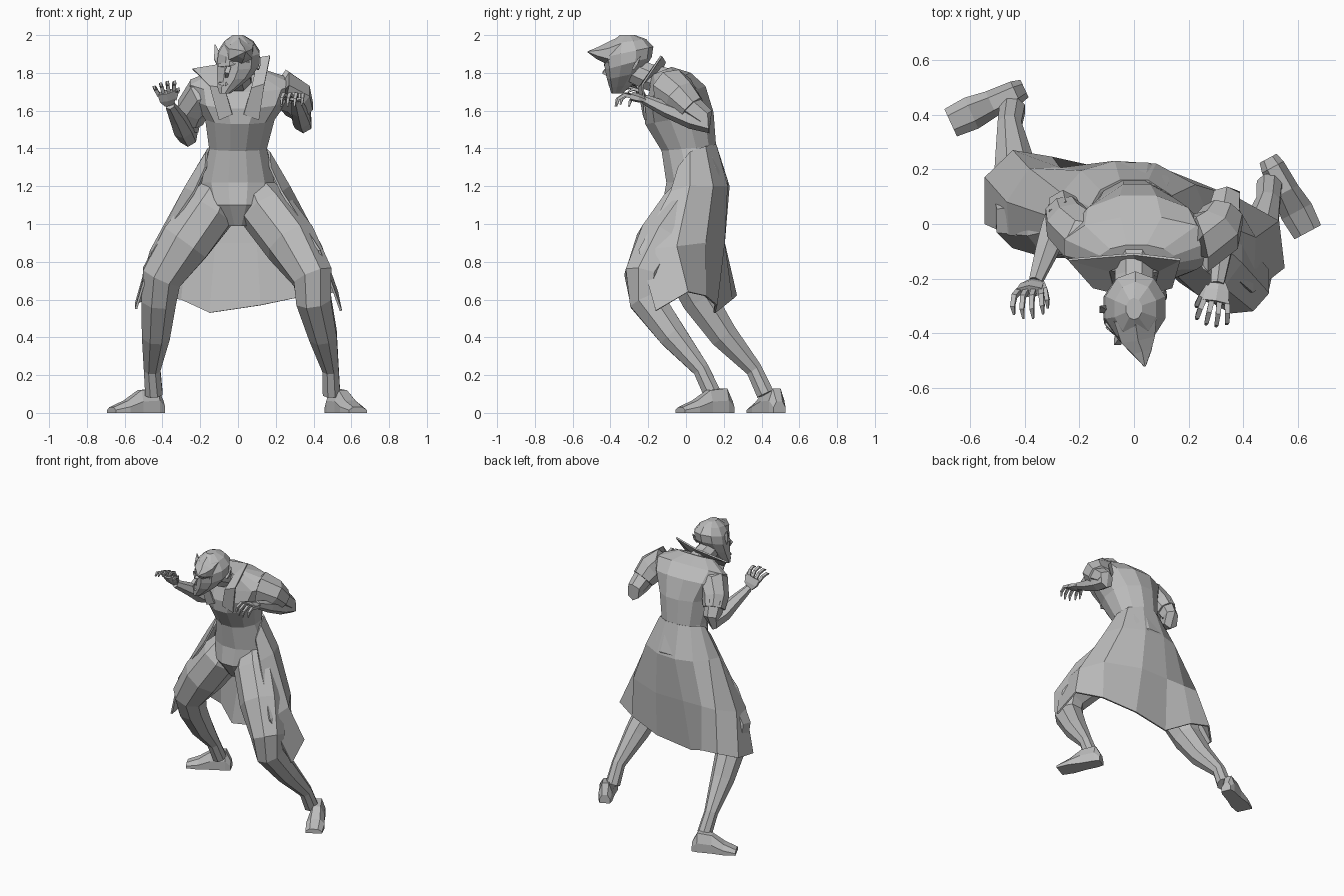
import bpy, math
from mathutils import Vector, Matrix

cube = bpy.data.objects.get("Cube")
if cube:
    bpy.data.objects.remove(cube, do_unlink=True)

grey = bpy.data.materials.new("plain_grey")
grey.use_nodes = True
TONE = (0.5, 0.5, 0.5, 1)
grey.diffuse_color = TONE
grey.node_tree.nodes["Principled BSDF"].inputs["Base Color"].default_value = TONE


def build(name, verts, faces):
    mesh = bpy.data.meshes.new(name)
    mesh.from_pydata([tuple(v) for v in verts], [], faces)
    mesh.materials.append(grey)
    obj = bpy.data.objects.new(name, mesh)
    bpy.context.collection.objects.link(obj)
    return obj


def skin(name, rings, closed=True):
    """Join equal rings of points; closed rings are capped at both ends."""
    n = len(rings[0])
    verts = [p for ring in rings for p in ring]
    faces = []
    for i in range(len(rings) - 1):
        for j in range(n if closed else n - 1):
            k = (j + 1) % n
            faces.append((i * n + j, i * n + k, (i + 1) * n + k, (i + 1) * n + j))
    if closed:
        faces.append(tuple(reversed(range(n))))
        faces.append(tuple(range(len(verts) - n, len(verts))))
    return build(name, verts, faces)


def body(name, sections, sides):
    """Stacked ovals: x, y, z, half width, half depth, forward tilt in degrees."""
    rings = []
    for x, y, z, rx, ry, tilt in sections:
        turn = Matrix.Rotation(math.radians(tilt), 3, 'X')
        angles = [math.tau * (j + 0.5) / sides for j in range(sides)]
        rings.append([Vector((x, y, z)) + turn @ Vector((rx * math.cos(a), ry * math.sin(a), 0))
                      for a in angles])
    return skin(name, rings)


def limb(name, path, sides=6, flat=1.0, side=Vector((1, 0, 0))):
    """Tube along x, y, z, radius points; flat squeezes it across the side axis."""
    pts = [Vector(p[:3]) for p in path]
    rings = []
    for i, p in enumerate(pts):
        along = (pts[min(i + 1, len(pts) - 1)] - pts[max(i - 1, 0)]).normalized()
        u = (side - along * side.dot(along)).normalized()
        v = along.cross(u)
        r = path[i][3]
        angles = [math.tau * (j + 0.5) / sides for j in range(sides)]
        rings.append([p + u * (r * math.cos(a)) + v * (r * flat * math.sin(a)) for a in angles])
    return skin(name, rings)


def sheet(name, rows, thick):
    """Open cloth surface with a little thickness."""
    obj = skin(name, [[Vector(p) for p in row] for row in rows], closed=False)
    mod = obj.modifiers.new("cloth", 'SOLIDIFY')
    mod.thickness = thick
    mod.offset = 0
    return obj


# Torso, bent forward from the hips
body("torso", [
    (0, .02, .99, .07, .08, 0), (0, .03, 1.1, .17, .16, 0), (0, .06, 1.22, .2, .17, 0),
    (0, .015, 1.4, .158, .15, 5), (.01, -.035, 1.56, .19, .19, 10),
    (.015, -.06, 1.67, .26, .18, 20), (.025, -.085, 1.75, .29, .125, 25),
    (.01, -.13, 1.81, .14, .06, 22)], 12)

# Legs in a wide stance
limb("left_leg", [
    (.09, .05, 1.2, .09), (.15, -.01, 1.07, .145), (.28, -.13, .9, .145), (.395, -.22, .72, .115),
    (.4, -.21, .6, .1), (.45, -.07, .41, .08), (.49, .08, .23, .047), (.495, .14, .1, .05)], 8)
limb("right_leg", [
    (-.09, .06, 1.2, .09), (-.15, .03, 1.07, .145), (-.28, .01, .9, .145), (-.405, .02, .72, .115),
    (-.42, .07, .6, .1), (-.435, .2, .41, .08), (-.455, .36, .23, .047), (-.445, .42, .1, .05)], 8)


def shoe(name, heel, toe):
    heel, toe = Vector(heel), Vector(toe)
    across = (toe - heel).normalized().cross(Vector((0, 0, 1)))
    rings = []
    for t, wide, high in ((0, .035, .06), (.12, .045, .13), (.45, .05, .12),
                          (.72, .062, .065), (1, .055, .03)):
        c = heel.lerp(toe, t)
        outline = ((-1, 0), (1, 0), (1, .5), (.5, 1), (-.5, 1), (-1, .5))
        rings.append([c + across * (wide * a) + Vector((0, 0, high * b)) for a, b in outline])
    skin(name, rings)


shoe("left_shoe", (.49, .24, 0), (.635, -.03, 0))
shoe("right_shoe", (-.4, .495, 0), (-.67, .37, 0))

# Short sleeves and bare arms
limb("left_sleeve", [(.14, -.07, 1.7, .1), (.24, -.07, 1.71, .112), (.3, -.03, 1.67, .1),
                     (.325, .03, 1.61, .08)], 8)
limb("right_sleeve", [(-.1, -.06, 1.7, .09), (-.19, -.05, 1.68, .105), (-.24, 0, 1.61, .09),
                      (-.255, .04, 1.55, .075)], 8)
limb("left_arm", [(.325, .01, 1.63, .068), (.34, .1, 1.56, .055), (.345, .12, 1.53, .05),
                  (.335, .03, 1.555, .052), (.32, -.1, 1.605, .042), (.305, -.22, 1.66, .027)])
limb("right_arm", [(-.25, .02, 1.6, .07), (-.26, .07, 1.5, .058), (-.265, .07, 1.46, .052),
                   (-.29, -.02, 1.5, .055), (-.32, -.1, 1.56, .045), (-.36, -.21, 1.63, .027)])


def hand(label, wrist, forward, curl, thumb_side):
    """Flat palm, four hooked fingers and a thumb."""
    wrist, forward, curl = Vector(wrist), Vector(forward).normalized(), Vector(curl).normalized()
    across = forward.cross(curl).normalized()
    if across.x * thumb_side < 0:
        across.negate()
    palm = [(*(wrist + forward * d), r) for d, r in ((0, .028), (.035, .05), (.08, .055))]
    limb(label + "_palm", palm, 6, .45, across)

    def digit(name, start, spread, reach):
        steps = ((0, 0, .014), (.05, 0, .013), (.075, .035, .011), (.07, .075, .005))
        path = [(*(start + forward * (f * reach) + curl * (c * reach) + across * (spread * f)), r)
                for f, c, r in steps]
        limb(name, path, 4, 1, across)

    for i in range(4):
        offset = (i - 1.5) * .027
        digit(f"{label}_finger_{i + 1}", wrist + forward * .07 + across * offset,
              offset * 5, .85 if i in (0, 3) else 1)
    digit(label + "_thumb", wrist + forward * .025 + across * .035, .4, .85)


hand("left", (.31, -.21, 1.655), (-.15, -.9, .25), (-.1, -.4, -1), -1)
hand("right", (-.365, -.21, 1.63), (-.2, -.45, .85), (.1, -.95, -.3), 1)

# Long coat skirt, open at the front; rows run from the left edge round the back
sheet("coat_skirt", [
    [(.17, -.04, 1.3), (.165, .02, 1.38), (.135, .1, 1.41), (.05, .155, 1.42), (-.05, .155, 1.42),
     (-.12, .12, 1.41), (-.155, .06, 1.4), (-.165, .02, 1.38), (-.17, -.04, 1.3)],
    [(.23, -.08, 1.17), (.27, .02, 1.2), (.22, .14, 1.2), (.08, .215, 1.2), (-.07, .225, 1.2),
     (-.19, .19, 1.2), (-.26, .11, 1.2), (-.28, .02, 1.19), (-.23, -.06, 1.17)],
    [(.43, -.25, .86), (.44, -.05, .88), (.35, .1, .9), (.1, .2, .9), (-.12, .2, .9),
     (-.27, .2, .9), (-.38, .2, .9), (-.46, .08, .86), (-.45, -.04, .85)],
    [(.545, -.16, .54), (.525, .01, .64), (.36, .1, .62), (.12, .16, .57), (-.15, .15, .53),
     (-.3, .24, .6), (-.44, .265, .62), (-.54, .17, .58), (-.54, 0, .55)]], .012)

# Standing collar running down into the lapels
sheet("collar", [
    [(.03, -.225, 1.58), (.07, -.25, 1.72), (.09, -.17, 1.8), (0, -.13, 1.81),
     (-.09, -.17, 1.8), (-.07, -.25, 1.72), (-.03, -.225, 1.58)],
    [(.11, -.215, 1.55), (.14, -.23, 1.74), (.17, -.13, 1.89), (0, -.11, 1.86),
     (-.24, -.13, 1.82), (-.15, -.23, 1.73), (-.1, -.215, 1.55)]], .01)

# Head, bowed and turned a little to its right
limb("neck", [(0, -.1, 1.75, .08), (0, -.2, 1.78, .075), (-.01, -.29, 1.82, .07)], 8)
body("head", [
    (-.07, -.365, 1.69, .03, .03, 0), (-.05, -.345, 1.73, .062, .06, 8),
    (-.02, -.325, 1.785, .095, .095, 12), (0, -.305, 1.85, .118, .128, 15),
    (.005, -.305, 1.91, .115, .135, 12), (.005, -.31, 1.965, .08, .1, 8),
    (0, -.31, 2.0, .03, .04, 0)], 10)
limb("hair_peak", [(.005, -.34, 1.92, .09), (.015, -.42, 1.9, .072), (.03, -.47, 1.905, .04),
                   (.04, -.52, 1.912, .004)], 6, .8)
limb("nose", [(-.04, -.4, 1.85, .012), (-.06, -.43, 1.8, .018), (-.06, -.4, 1.78, .01)], 4)
limb("brow", [(-.1, -.36, 1.84, .014), (-.04, -.42, 1.845, .018), (.06, -.405, 1.86, .014)], 4)
limb("lips", [(-.1, -.375, 1.745, .008), (-.065, -.4, 1.74, .012), (-.02, -.395, 1.75, .008)], 4)
for name, base, tip, size in (("right_ear", (-.095, -.32, 1.83), (-.122, -.3, 1.95), .03),
                              ("left_ear", (.1, -.28, 1.82), (.115, -.24, 1.89), .02)):
    middle = Vector(base).lerp(Vector(tip), .4)
    limb(name, [(*base, .015), (*middle, size), (*tip, .003)], 4, .6)
